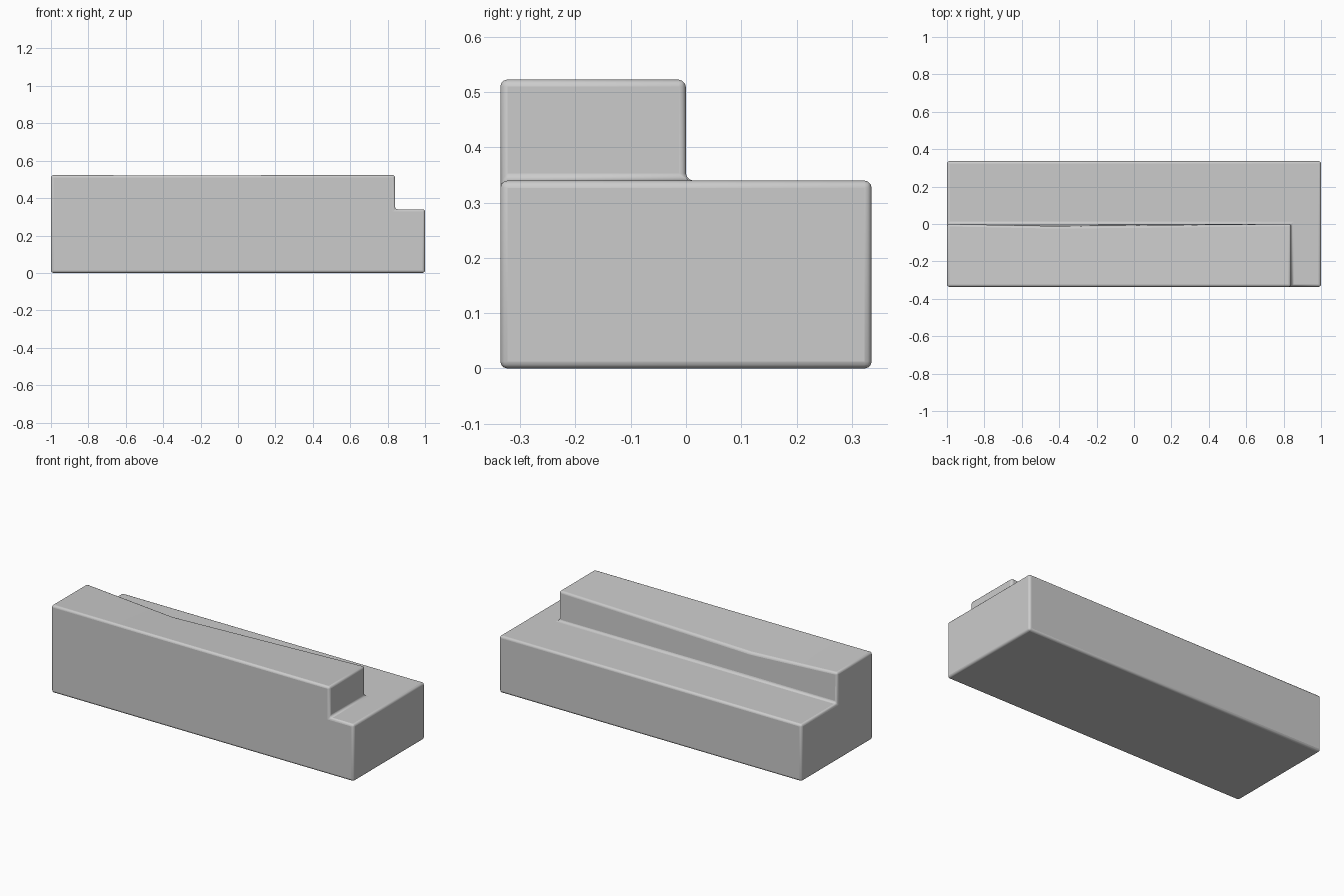
import bpy
import bmesh
import math

cube = bpy.data.objects.get("Cube")
if cube:
    bpy.data.objects.remove(cube, do_unlink=True)

grey = bpy.data.materials.new("plain_grey")
grey.use_nodes = True
colour = (0.6, 0.6, 0.6, 1)
grey.diffuse_color = colour
grey.node_tree.nodes["Principled BSDF"].inputs["Base Color"].default_value = colour

HALF_DEPTH, LEDGE, TOP = 0.336, 0.34, 0.523


def section(bm, x, sag_y=0.0, sag_z=0.0, ridge=True):
    """Stepped cross-section: low ledge at the back, tall ridge at the front."""
    points = [(-HALF_DEPTH, 0), (HALF_DEPTH, 0), (HALF_DEPTH, LEDGE),
              (0, LEDGE), (-HALF_DEPTH, LEDGE)]
    if ridge:
        points[4:4] = [(-sag_y, TOP - sag_z), (-HALF_DEPTH, TOP)]
    return [bm.verts.new((x, y, z)) for y, z in points]


def bridge(bm, a, b):
    count = len(a)
    for i in range(count):
        j = (i + 1) % count
        bm.faces.new((a[i], a[j], b[j], b[i]))


bm = bmesh.new()
# Ridge length, with its rear top edge sagging at the middle section
left = section(bm, -1)
middle = section(bm, -0.42, 0.012, 0.038)
right = section(bm, 0.84)
bridge(bm, left, middle)
bridge(bm, middle, right)
bm.faces.new(left)
# Vertical end of the ridge, then the low end of the block
bm.faces.new(right[3:7])
end = section(bm, 1, ridge=False)
bridge(bm, right[:4] + right[6:], end)
bm.faces.new(end)
bmesh.ops.recalc_face_normals(bm, faces=bm.faces)
bmesh.ops.dissolve_limit(bm, angle_limit=0.001, verts=bm.verts, edges=bm.edges)

mesh = bpy.data.meshes.new("stepped_block")
bm.to_mesh(mesh)
bm.free()
mesh.materials.append(grey)
block = bpy.data.objects.new("stepped_block", mesh)
bpy.context.collection.objects.link(block)

# Softly rounded edges
bevel = block.modifiers.new("rounded_edges", "BEVEL")
bevel.width = 0.013
bevel.segments = 3
bevel.limit_method = "ANGLE"
bevel.angle_limit = math.radians(30)

bpy.ops.object.select_all(action="DESELECT")
block.select_set(True)
bpy.context.view_layer.objects.active = block
bpy.ops.object.shade_smooth_by_angle(angle=math.radians(40))
